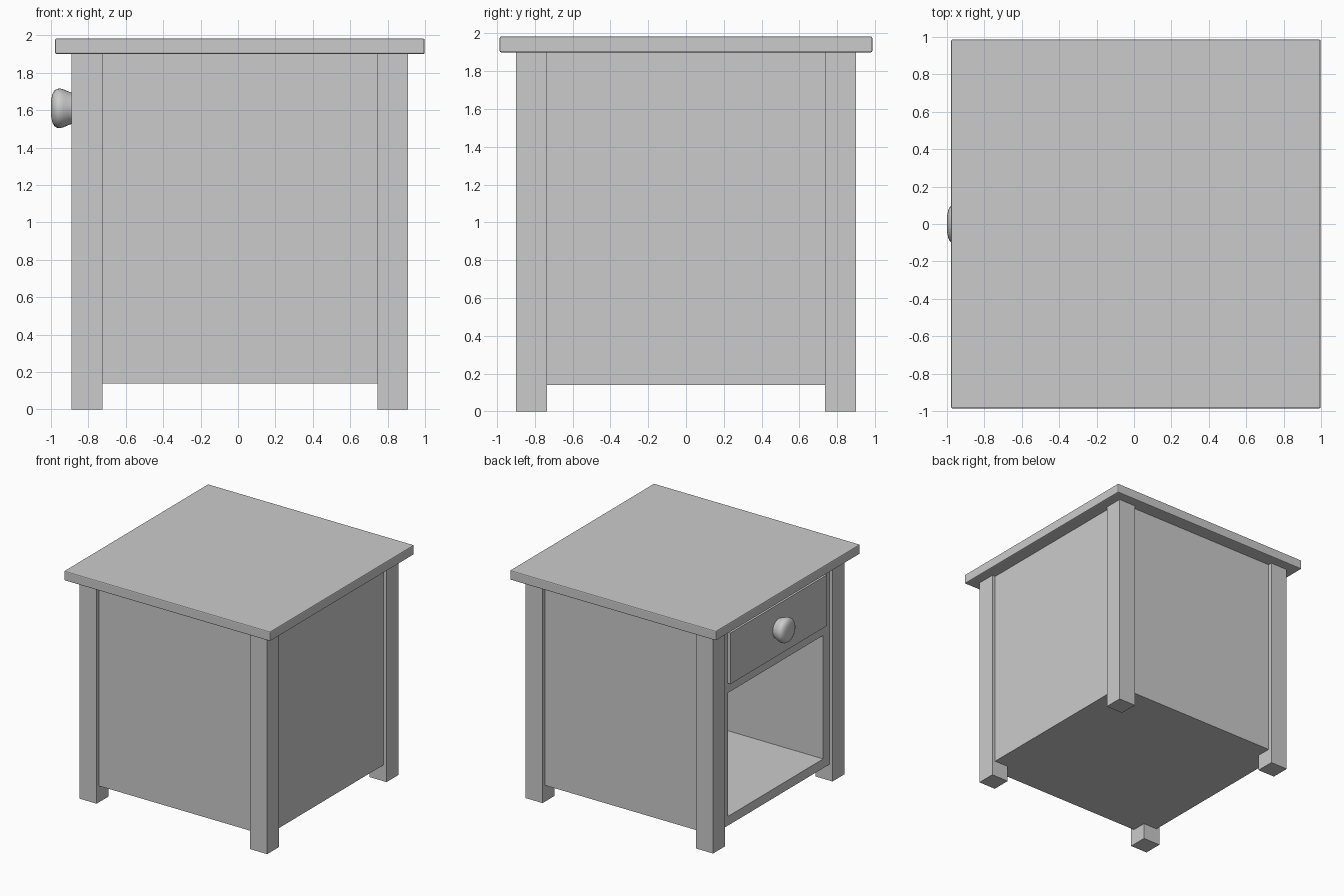
import bpy, bmesh, math
from mathutils import Matrix

if "Cube" in bpy.data.objects:
    bpy.data.objects.remove(bpy.data.objects["Cube"])

CX = 0.01  # the cabinet is offset slightly so the knob fits in the bounds


def box(name, x, y, z):
    """Box from (min, max) ranges on each axis."""
    bm = bmesh.new()
    bmesh.ops.create_cube(bm, size=1)
    for v in bm.verts:
        v.co = [r[0] if c < 0 else r[1] for c, r in zip(v.co, (x, y, z))]
    return link(name, bm)


def link(name, bm):
    mesh = bpy.data.meshes.new(name)
    bm.to_mesh(mesh)
    bm.free()
    ob = bpy.data.objects.new(name, mesh)
    bpy.context.collection.objects.link(ob)
    return ob


# Table top with slightly eased edges
top = box("table_top", (-0.978, 0.998), (-0.986, 0.986), (1.90, 1.983))
bev = top.modifiers.new("eased_edges", 'BEVEL')
bev.width = 0.008
bev.segments = 2

# Four square legs
for sx, xn in ((-1, "open"), (1, "rear")):
    for sy, yn in ((-1, "front"), (1, "back")):
        box(f"leg_{xn}_{yn}",
            sorted((CX + sx * 0.735, CX + sx * 0.90)),
            sorted((sy * 0.735, sy * 0.90)), (0, 1.90))

# Cabinet body set just behind the leg faces, with an open compartment
body = box("cabinet_body", (CX - 0.87, CX + 0.87), (-0.865, 0.865), (0.14, 1.90))
cut = box("compartment_cutter", (-1.2, 0.70), (-0.65, 0.65), (0.22, 1.29))
cut.hide_render = True
cut.hide_viewport = True
cut.display_type = 'WIRE'
boo = body.modifiers.new("compartment", 'BOOLEAN')
boo.operation = 'DIFFERENCE'
boo.solver = 'EXACT'
boo.object = cut

# Drawer front, flush with the legs
box("drawer_front", (-0.89, -0.80), (-0.662, 0.662), (1.378, 1.82))

# Turned drawer knob: profile of (radius, distance out from the drawer)
profile = [(0, -0.02), (0.08, -0.02), (0.084, 0.0), (0.092, 0.022), (0.102, 0.045),
           (0.106, 0.062), (0.104, 0.078), (0.094, 0.093), (0.075, 0.103),
           (0.045, 0.109), (0, 0.11)]
bm = bmesh.new()
verts = [bm.verts.new((r, 0, h)) for r, h in profile]
edges = [bm.edges.new(p) for p in zip(verts, verts[1:])]
bmesh.ops.spin(bm, geom=verts + edges, cent=(0, 0, 0), axis=(0, 0, 1),
               angle=math.tau, steps=32)
bmesh.ops.remove_doubles(bm, verts=bm.verts, dist=1e-4)
bmesh.ops.recalc_face_normals(bm, faces=bm.faces)
bm.transform(Matrix.Translation((-0.89, 0, 1.61)) @ Matrix.Rotation(-math.pi / 2, 4, 'Y'))
knob = link("drawer_knob", bm)
for ob in (knob,):
    bpy.ops.object.select_all(action='DESELECT')
    ob.select_set(True)
    bpy.context.view_layer.objects.active = ob
    bpy.ops.object.shade_smooth_by_angle(angle=math.radians(40))
